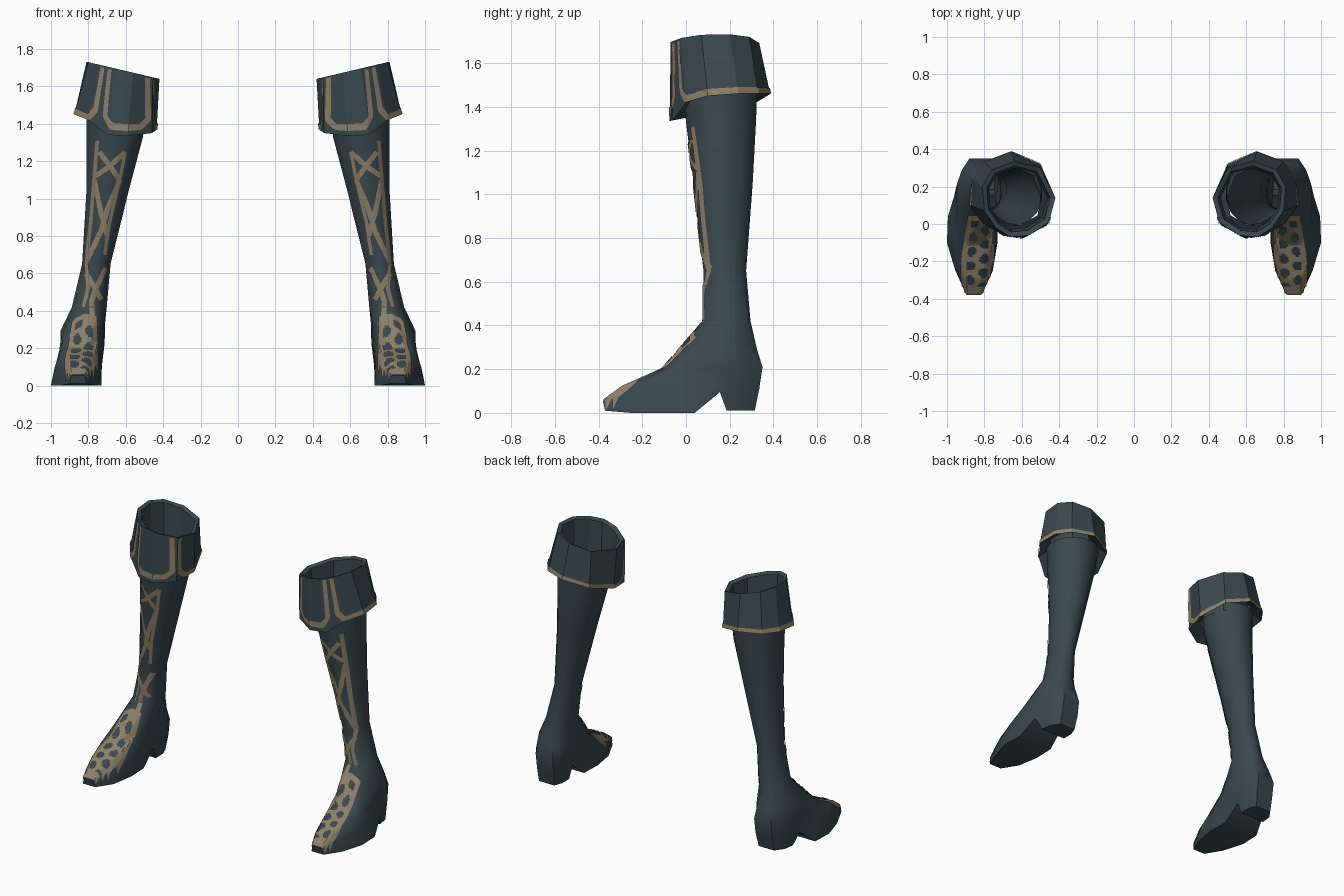
import bpy, bmesh, math
from mathutils import Vector
from mathutils.bvhtree import BVHTree

if "Cube" in bpy.data.objects:
    bpy.data.objects.remove(bpy.data.objects["Cube"])


def material(name, rgb):
    m = bpy.data.materials.new(name)
    m.diffuse_color = (*rgb, 1)
    m.use_nodes = True
    m.node_tree.nodes["Principled BSDF"].inputs["Base Color"].default_value = m.diffuse_color
    return m


LEATHER = material("dark_teal_leather", (0.042, 0.064, 0.074))
GOLD = material("dull_gold", (0.27, 0.22, 0.145))


def finish(bm, name, mat, smooth=None):
    """Turn a right-hand part into an object mirrored to the left."""
    me = bpy.data.meshes.new(name)
    bm.to_mesh(me)
    bm.free()
    me.materials.append(mat)
    ob = bpy.data.objects.new(name, me)
    bpy.context.collection.objects.link(ob)
    if smooth:
        bpy.ops.object.select_all(action='DESELECT')
        ob.select_set(True)
        bpy.context.view_layer.objects.active = ob
        bpy.ops.object.shade_smooth_by_angle(angle=math.radians(smooth))
    mod = ob.modifiers.new("Mirror", 'MIRROR')
    mod.use_mirror_merge = False
    return ob


def loft(bm, rings):
    rows = [[bm.verts.new(p) for p in r] for r in rings]
    n = len(rows[0])
    for a, b in zip(rows, rows[1:]):
        for i in range(n):
            j = (i + 1) % n
            bm.faces.new((a[i], a[j], b[j], b[i]))
    return rows


# ---- boot: every ring is eight left/right pairs running from toe to heel
def paired(stations):
    left = [(xl, y, z) for y, z, xl, xr in stations]
    right = [(xr, y, z) for y, z, xl, xr in stations]
    return left + right[::-1]


def oval(z, x0, x1, y0, y1):
    st = []
    for i in range(8):
        t = math.pi * (i + 0.5) / 8
        w = (x1 - x0) / 2 * math.sin(t)
        cx = (x0 + x1) / 2
        st.append(((y0 + y1) / 2 - (y1 - y0) / 2 * 1.02 * math.cos(t), z, cx - w, cx + w))
    return paired(st)


sole = [(-.37, .01, .81, .90), (-.25, 0, .755, .955), (-.1, 0, .73, 1.0), (.04, 0, .735, .995),
        (.155, .095, .74, .96), (.185, .012, .745, .93), (.26, .012, .745, .92), (.315, .012, .765, .88)]
welt = [(-.38, .055, .82, .89), (-.26, .08, .765, .94), (-.1, .1, .735, .98), (.03, .11, .73, .975),
        (.13, .13, .725, .955), (.2, .13, .725, .95), (.28, .12, .73, .92), (.335, .11, .755, .88)]
vamp = [(-.29, .12, .815, .90), (-.2, .15, .78, .93), (-.1, .17, .75, .955), (0, .19, .73, .955),
        (.1, .21, .72, .95), (.2, .21, .715, .95), (.29, .21, .73, .92), (.35, .21, .755, .88)]
instep = [(-.11, .2, .80, .89), (-.06, .22, .77, .92), (0, .25, .745, .935), (.07, .27, .73, .945),
          (.14, .29, .715, .95), (.22, .29, .71, .945), (.28, .29, .725, .91), (.325, .29, .76, .87)]
rings = [paired(r) for r in (sole, welt, vamp, instep)]
rings += [oval(.42, .70, .89, .08, .295), oval(.65, .68, .835, .08, .275),
          oval(1.05, .58, .812, .035, .305), oval(1.33, .505, .812, .0, .32),
          oval(1.46, .49, .815, -.01, .325)]
bm = bmesh.new()
rows = loft(bm, rings)
b = rows[0]
for i in range(7):
    bm.faces.new((b[i], b[i + 1], b[14 - i], b[15 - i]))
bmesh.ops.recalc_face_normals(bm, faces=bm.faces)
# make sure the open-topped shell faces outward
bm.faces.ensure_lookup_table()
if min(bm.faces, key=lambda f: f.calc_center_median().z).normal.z > 0:
    bmesh.ops.reverse_faces(bm, faces=bm.faces)
bvh = BVHTree.FromBMesh(bm)
finish(bm, "boots", LEATHER, 50)

# ---- cuff: folded ten-sided collar with hollow inside
low = [Vector(p) for p in ((.46, .0, 1.35), (.59, -.075, 1.335), (.70, -.06, 1.34), (.80, .0, 1.42),
       (.875, .10, 1.45), (.865, .24, 1.46), (.80, .33, 1.46), (.655, .385, 1.46),
       (.50, .32, 1.42), (.435, .15, 1.37))]
rim = [Vector((x, y, 1.64 + .235 * (x - .42))) for x, y in
       ((.455, .01), (.56, -.06), (.66, -.07), (.74, -.02), (.80, .07), (.81, .2),
        (.76, .29), (.64, .335), (.50, .30), (.42, .14))]
mid = Vector((.635, .145, 0))


def shrink(ring, s, dz):
    return [Vector((mid.x + (p.x - mid.x) * s, mid.y + (p.y - mid.y) * s, p.z + dz)) for p in ring]


bm = bmesh.new()
loft(bm, [shrink(low, .68, .05), low, rim, shrink(rim, .87, -.01), shrink(rim, .8, -.26)])
bmesh.ops.recalc_face_normals(bm, faces=bm.faces)
outer = max(bm.faces, key=lambda f: f.calc_center_median().x)
if outer.normal.x < 0:
    bmesh.ops.reverse_faces(bm, faces=bm.faces)
finish(bm, "cuffs", LEATHER)


# ---- thin gold trim laid on the surfaces
def quad(bm, pts, out):
    f = bm.faces.new([bm.verts.new(p) for p in pts])
    f.normal_update()
    if f.normal.dot(out) < 0:
        f.normal_flip()


def ribbon(bm, path, width, place, out, step=.015):
    """Strip following a 2D path; place() puts 2D points on the surface."""
    pts = []
    for a, b in zip(path, path[1:]):
        a, b = Vector(a), Vector(b)
        n = max(1, round((b - a).length / step))
        pts += [a.lerp(b, i / n) for i in range(n)]
    pts.append(Vector(path[-1]))
    sides = []
    for i, p in enumerate(pts):
        d = (pts[min(i + 1, len(pts) - 1)] - pts[max(i - 1, 0)]).normalized() * width / 2
        s = Vector((-d.y, d.x))
        sides.append((place(p - s), place(p), place(p + s)))
    for a, b in zip(sides, sides[1:]):
        for k in (0, 1):
            q = (a[k], a[k + 1], b[k + 1], b[k])
            if all(q):
                quad(bm, q, out(q[0]))


# cuff trim: u counts around the panels, v runs up
U, V = .13, .3


def on_cuff(p):
    u, v = (p.x / U) % 10, p.y / V
    i, f = int(u), u % 1
    j = (i + 1) % 10
    q = low[i].lerp(low[j], f).lerp(rim[i].lerp(rim[j], f), v)
    return q + cuff_out(q) * .005


def cuff_out(q):
    return Vector((q.x - mid.x, q.y - mid.y, 0)).normalized()


bm = bmesh.new()
for path in ([(.3, .97), (.2, .25), (.5, .13), (1.8, .13), (2.2, .25), (2.3, .97)],
             [(2.75, .97), (2.72, .25), (3, .06), (4, .06), (9.5, .06), (9.85, .2), (9.9, .97)]):
    ribbon(bm, [(u * U, v * V) for u, v in path], .032, on_cuff, cuff_out, .0065)
finish(bm, "cuff_trim", GOLD)


# lacing on the front of the shaft, drawn in x and z
def on_shaft(p):
    hit, n, _, _ = bvh.ray_cast(Vector((p.x, -1, p.y)), Vector((0, 1, 0)))
    return hit + n * .005 if hit else None


bm = bmesh.new()
laces = [[(.75, 1.31), (.765, 1.12), (.785, .87), (.81, .65), (.80, .52), (.825, .42)],
         [(.605, 1.25), (.635, 1.1), (.69, .87), (.715, .7)],
         [(.605, 1.25), (.69, 1.17), (.76, 1.12)],
         [(.74, 1.25), (.68, 1.17), (.635, 1.1)],
         [(.635, 1.1), (.70, .94), (.735, .82), (.81, .66)],
         [(.765, 1.1), (.735, .94), (.70, .8)],
         [(.71, .63), (.76, .52), (.785, .45), (.78, .37)],
         [(.81, .6), (.765, .52), (.735, .46)]]
for i, path in enumerate(laces):
    ribbon(bm, path, .018 if i < 2 else .026, on_shaft, lambda q: Vector((0, -1, 0)))
finish(bm, "laces", GOLD)


# pierced gold plate over the foot, seen from above
def on_foot(x, y):
    hit, n, _, _ = bvh.ray_cast(Vector((x, y, .42)), Vector((0, 0, -1)))
    return hit + n * .005 if hit else None


bm = bmesh.new()
NX, NY, Y0, Y1 = 18, 48, -.375, .045
for j in range(NY):
    for i in range(NX):
        s, t = (i + .5) / NX * 2 - 1, (j + .5) / NY
        column = 1 if s > 0 else 0
        du = (abs(s) - .42) / .3
        dv = ((t * 5.5 + column * .5) % 1 - .5) / .33
        if du * du + dv * dv < 1 and .1 < t < .93:
            continue
        q = []
        for a, c in ((i, j), (i + 1, j), (i + 1, j + 1), (i, j + 1)):
            v = c / NY
            half = .04 + .045 * math.sin(math.pi * min(1, v * 1.1 + .05)) ** .6 if v < .5 else .085 - .04 * (v - .5)
            q.append(on_foot(.85 - .03 * v + half * (a / NX * 2 - 1), Y0 + (Y1 - Y0) * v))
        if all(q) and max(p.z for p in q) - min(p.z for p in q) < .06:
            quad(bm, q, Vector((0, -.3, 1)))
finish(bm, "foot_ornament", GOLD)
